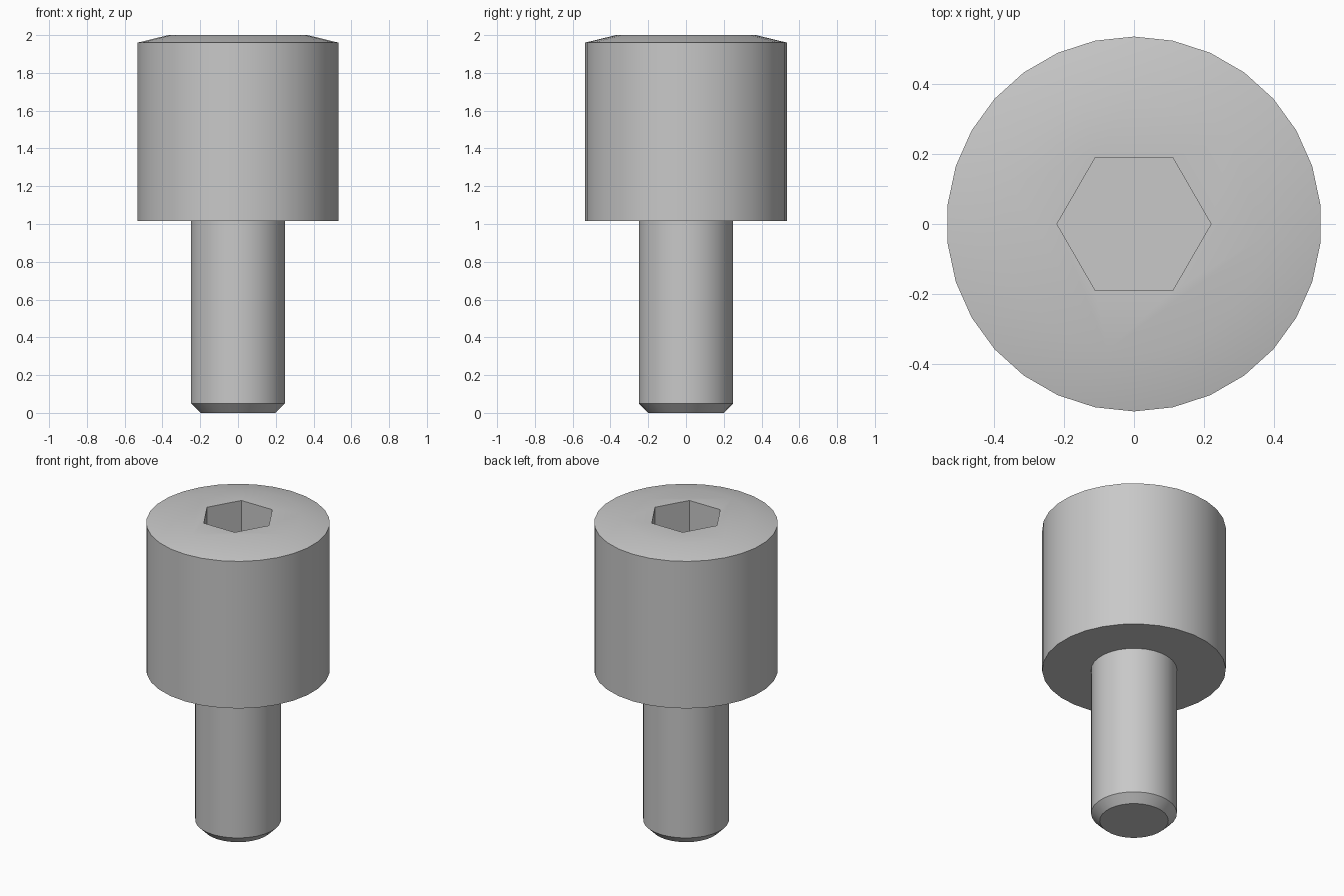
import bpy, bmesh
from math import cos, sin, pi

cube = bpy.data.objects.get("Cube")
if cube:
    bpy.data.objects.remove(cube, do_unlink=True)

steel = bpy.data.materials.new("grey steel")
steel.use_nodes = True
GREY = (0.58, 0.58, 0.58, 1)
steel.diffuse_color = GREY
steel.node_tree.nodes["Principled BSDF"].inputs["Base Color"].default_value = GREY


def lathe(name, profile, sides, start):
    """Closed solid of revolution through (radius, height) points."""
    bm = bmesh.new()
    rings = []
    for r, z in profile:
        angles = [start + 2 * pi * i / sides for i in range(sides)]
        rings.append([bm.verts.new((r * cos(a), r * sin(a), z)) for a in angles])
    for low, high in zip(rings, rings[1:]):
        for i in range(sides):
            j = (i + 1) % sides
            bm.faces.new((low[i], low[j], high[j], high[i]))
    bm.faces.new(rings[0][::-1])
    bm.faces.new(rings[-1])
    bmesh.ops.recalc_face_normals(bm, faces=bm.faces)
    mesh = bpy.data.meshes.new(name)
    bm.to_mesh(mesh)
    bm.free()
    mesh.materials.append(steel)
    obj = bpy.data.objects.new(name, mesh)
    bpy.context.collection.objects.link(obj)
    return obj


# Chamfered shank and wide cylindrical head in one profile
screw = lathe("socket_head_screw", [
    (0.20, 0), (0.25, 0.05), (0.25, 1.015),
    (0.535, 1.015), (0.535, 1.96), (0.37, 2.0)], 30, pi / 2)

# Hexagonal drive socket cut into the head
cutter = lathe("hex_socket_cutter", [(0.22, 1.6), (0.22, 2.2)], 6, 0)
cutter.hide_render = True
cut = screw.modifiers.new("hex socket", 'BOOLEAN')
cut.operation = 'DIFFERENCE'
cut.solver = 'EXACT'
cut.object = cutter

bpy.ops.object.select_all(action='DESELECT')
screw.select_set(True)
bpy.context.view_layer.objects.active = screw
bpy.ops.object.modifier_apply(modifier=cut.name)
bpy.data.objects.remove(cutter, do_unlink=True)

# Smooth round walls, crisp rims
bpy.ops.object.shade_smooth_by_angle(angle=pi / 6)
